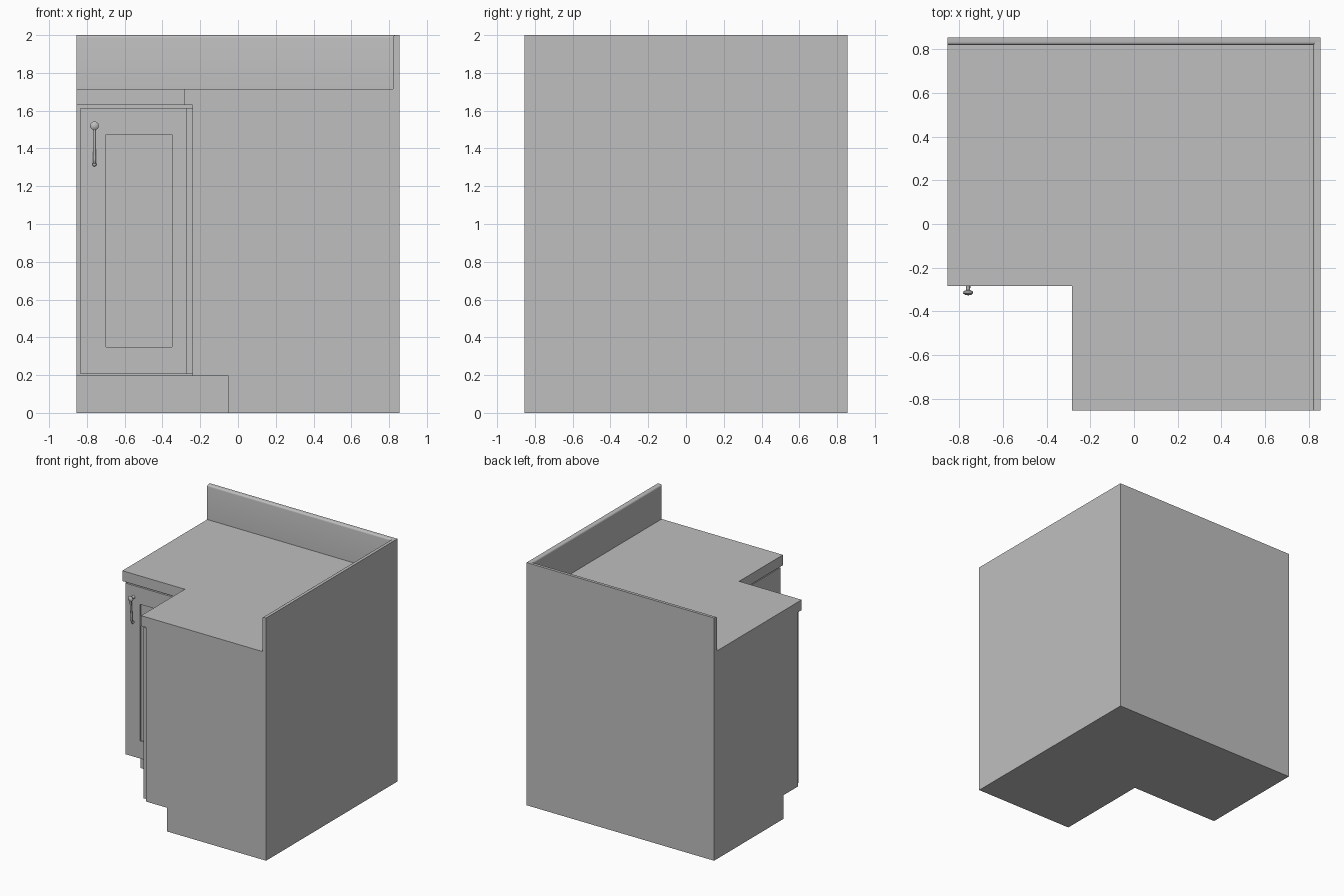
import bpy, bmesh, math
from mathutils import Vector, Matrix

cube = bpy.data.objects.get("Cube")
if cube:
    bpy.data.objects.remove(cube)

GREY = (0.52, 0.52, 0.52, 1)
mat = bpy.data.materials.new("plain grey")
mat.use_nodes = True
mat.diffuse_color = GREY
mat.node_tree.nodes["Principled BSDF"].inputs["Base Color"].default_value = GREY

S = 0.855        # half width of the unit
BODY = -0.24     # carcass front
FRONT = -0.275   # door front
COUNTER = 1.715  # worktop height


def finish(name, bm, smooth=False):
    bmesh.ops.recalc_face_normals(bm, faces=bm.faces)
    mesh = bpy.data.meshes.new(name)
    bm.to_mesh(mesh)
    bm.free()
    mesh.materials.append(mat)
    ob = bpy.data.objects.new(name, mesh)
    bpy.context.collection.objects.link(ob)
    if smooth:
        bpy.ops.object.select_all(action="DESELECT")
        ob.select_set(True)
        bpy.context.view_layer.objects.active = ob
        bpy.ops.object.shade_smooth_by_angle(angle=math.radians(35))
    return ob


def prism(points, z0, z1):
    bm = bmesh.new()
    base = bm.faces.new([bm.verts.new((x, y, z0)) for x, y in points])
    top = bmesh.ops.extrude_face_region(bm, geom=[base])["geom"]
    moved = [v for v in top if isinstance(v, bmesh.types.BMVert)]
    bmesh.ops.translate(bm, verts=moved, vec=(0, 0, z1 - z0))
    return bm


def l_shape(inner, z0, z1):
    return prism([(-S, S), (-S, inner), (inner, inner), (inner, -S), (S, -S), (S, S)], z0, z1)


def box(x0, x1, y0, y1, z0, z1):
    return prism([(x0, y0), (x1, y0), (x1, y1), (x0, y1)], z0, z1)


def round_edges(bm, rule, radius):
    edges = [e for e in bm.edges if rule((e.verts[0].co + e.verts[1].co) / 2)]
    bmesh.ops.bevel(bm, geom=edges, offset=radius, segments=4, profile=0.5, affect="EDGES")


# Plinth and carcass
finish("plinth", l_shape(-0.05, 0, 0.195))
finish("carcass", l_shape(BODY, 0.195, 1.63))

# Worktop with rounded front edges
EDGE = -0.285
bm = l_shape(EDGE, 1.63, COUNTER)
round_edges(bm, lambda c: c.z > COUNTER - 0.01 and EDGE - 0.4 < c.x + c.y < 2 * EDGE + 0.01
            and (abs(c.x - EDGE) < 0.001 or abs(c.y - EDGE) < 0.001), 0.012)
finish("worktop", bm, True)

# Upstands along the two walls, rounded on the room side
bm = box(-S, S, 0.82, S, COUNTER, 2)
round_edges(bm, lambda c: c.z > 1.99 and abs(c.y - 0.82) < 0.001, 0.014)
finish("back_upstand", bm, True)
bm = box(0.82, S, -S, S, COUNTER, 2)
round_edges(bm, lambda c: c.z > 1.99 and abs(c.x - 0.82) < 0.001, 0.014)
finish("side_upstand", bm, True)


# Pair of corner doors with recessed panels, mirrored about the diagonal
def door(name, swap):
    bm = box(-0.835, FRONT, FRONT, BODY, 0.205, 1.615)
    bm.normal_update()
    face = min(bm.faces, key=lambda f: f.calc_center_median().y)
    bmesh.ops.inset_region(bm, faces=[face], thickness=0.135, depth=0)
    for v in face.verts:
        v.co.x = -0.70 if v.co.x < -0.55 else -0.35
        v.co.z = 0.35 if v.co.z < 0.9 else 1.475
    panel = bmesh.ops.extrude_face_region(bm, geom=[face])["geom"]
    verts = [v for v in panel if isinstance(v, bmesh.types.BMVert)]
    bmesh.ops.translate(bm, verts=verts, vec=(0, 0.012, 0))
    bmesh.ops.delete(bm, geom=[face], context="FACES_ONLY") if face.is_valid else None
    if swap:
        for v in bm.verts:
            v.co.x, v.co.y = v.co.y, v.co.x
    finish(name, bm)


door("left_door", False)
door("right_door", True)

# Turned knob, lathed along y
HX, HZ = -0.76, 1.52
profile = [(0, -0.327), (0.014, -0.325), (0.023, -0.317), (0.021, -0.308),
           (0.009, -0.303), (0.009, -0.285), (0.014, FRONT)]
bm = bmesh.new()
verts = [bm.verts.new((HX + r, y, HZ)) for r, y in profile]
edges = [bm.edges.new(pair) for pair in zip(verts, verts[1:])]
bmesh.ops.spin(bm, geom=verts + edges, cent=(HX, 0, HZ), axis=(0, 1, 0),
               angle=2 * math.pi, steps=24)
bmesh.ops.remove_doubles(bm, verts=bm.verts, dist=0.0002)
finish("knob", bm, True)

# Slim pull hanging from the knob and returning to the door
curve = bpy.data.curves.new("pull_bar", "CURVE")
curve.dimensions = "3D"
curve.bevel_depth = 0.008
curve.bevel_resolution = 3
curve.use_fill_caps = True
path = [(-0.312, 1.51), (-0.308, 1.44), (-0.300, 1.37), (-0.293, 1.325), (FRONT, 1.315)]
spline = curve.splines.new("BEZIER")
spline.bezier_points.add(len(path) - 1)
for p, (y, z) in zip(spline.bezier_points, path):
    p.co = (HX, y, z)
    p.handle_left_type = p.handle_right_type = "AUTO"
curve.materials.append(mat)
bpy.context.collection.objects.link(bpy.data.objects.new("pull_bar", curve))

# Rounded foot of the pull
bm = bmesh.new()
bmesh.ops.create_uvsphere(bm, u_segments=16, v_segments=10, radius=0.011,
                          matrix=Matrix.Translation(Vector((HX, -0.288, 1.316))))
finish("pull_foot", bm, True)
